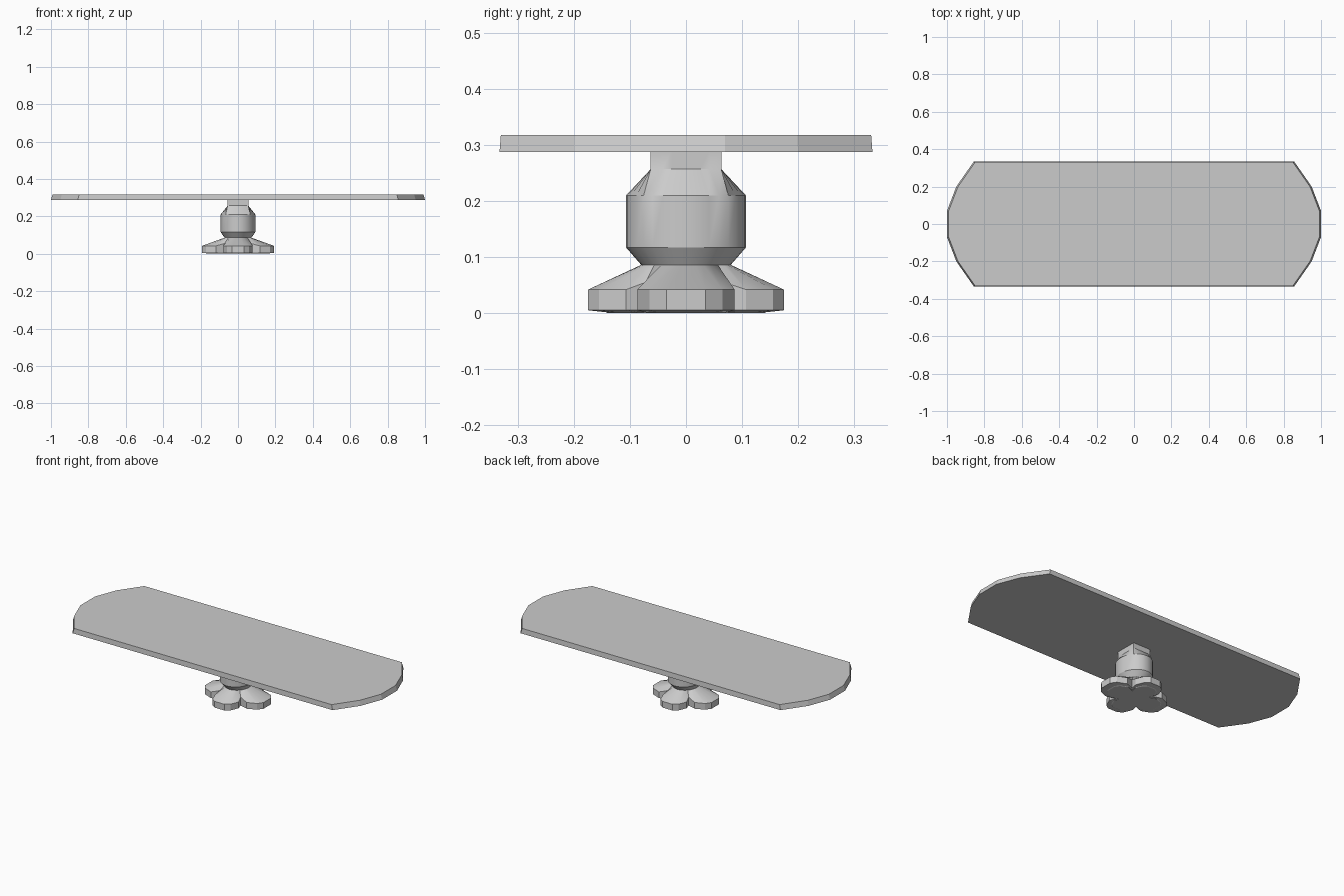
import bpy, math

if "Cube" in bpy.data.objects:
    bpy.data.objects.remove(bpy.data.objects["Cube"])


def loft(name, rings, smooth=None):
    """Skin a stack of equal-length rings and cap both ends."""
    n = len(rings[0])
    verts = [p for r in rings for p in r]
    faces = [tuple(range(n))[::-1],
             tuple(range((len(rings) - 1) * n, len(rings) * n))]
    for k in range(len(rings) - 1):
        for i in range(n):
            j = (i + 1) % n
            a, b = k * n, (k + 1) * n
            faces.append((a + i, a + j, b + j, b + i))
    mesh = bpy.data.meshes.new(name)
    mesh.from_pydata(verts, [], faces)
    obj = bpy.data.objects.new(name, mesh)
    bpy.context.collection.objects.link(obj)
    if smooth:
        bpy.context.view_layer.objects.active = obj
        obj.select_set(True)
        bpy.ops.object.shade_smooth_by_angle(angle=math.radians(smooth))
        obj.select_set(False)
    return obj


# Table top: long slab with faceted round ends, tapering slightly upward
corner = [(1.0, -0.07), (1.0, 0.07), (0.95, 0.2), (0.857, 0.333)]
right = [(0.857, -0.333), (0.95, -0.2)] + corner
outline = right + [(-x, -y) for x, y in right]
loft("table_top", [
    [(x, y, 0.288) for x, y in outline],
    [(x * 0.991, y * 0.993, 0.318) for x, y in outline],
])

# Four-lobed foot outline: (along, across, wall height) for half a lobe
half = [(0.193, 0.0, 0.042), (0.193, 0.035, 0.042), (0.172, 0.065, 0.042),
        (0.118, 0.087, 0.042), (0.072, 0.068, 0.055)]
lobe = [(a, -c, h) for a, c, h in half[:0:-1]][1:] + half
foot = []
for q in range(4):
    s = 0.905 if q % 2 else 1.0
    for a, c, h in lobe:
        if (a, h) == (0.072, 0.055):
            s = 1.0
        a2, c2 = a * s, c * s
        t = q * math.pi / 2
        foot.append((a2 * math.cos(t) - c2 * math.sin(t),
                     a2 * math.sin(t) + c2 * math.cos(t), h))
N = len(foot)


def ellipse(rx, ry, z):
    return [(rx * math.cos(t), ry * math.sin(t), z)
            for t in (2 * math.pi * (i - 3) / N for i in range(N))]


def box_ring(rx, ry, z):
    out = []
    for i in range(N):
        t = 2 * math.pi * (i - 3) / N
        c, s = math.cos(t), math.sin(t)
        m = max(abs(c), abs(s))
        out.append((rx * c / m, ry * s / m, z))
    return out


# Pedestal: lobed foot, pinched waist, round body and square neck
loft("pedestal", [
    [(x * 0.85, y * 0.85, 0.002) for x, y, h in foot],
    [(x, y, 0.005) for x, y, h in foot],
    foot,
    ellipse(0.072, 0.08, 0.086),
    ellipse(0.093, 0.107, 0.117),
    ellipse(0.093, 0.107, 0.21),
    box_ring(0.055, 0.063, 0.257),
    box_ring(0.055, 0.063, 0.289),
], smooth=32)

# Thin sole touching the ground
loft("foot_sole", [
    [(x * 0.8, y * 0.8, 0.0) for x, y, h in foot],
    [(x * 0.84, y * 0.84, 0.003) for x, y, h in foot],
])
